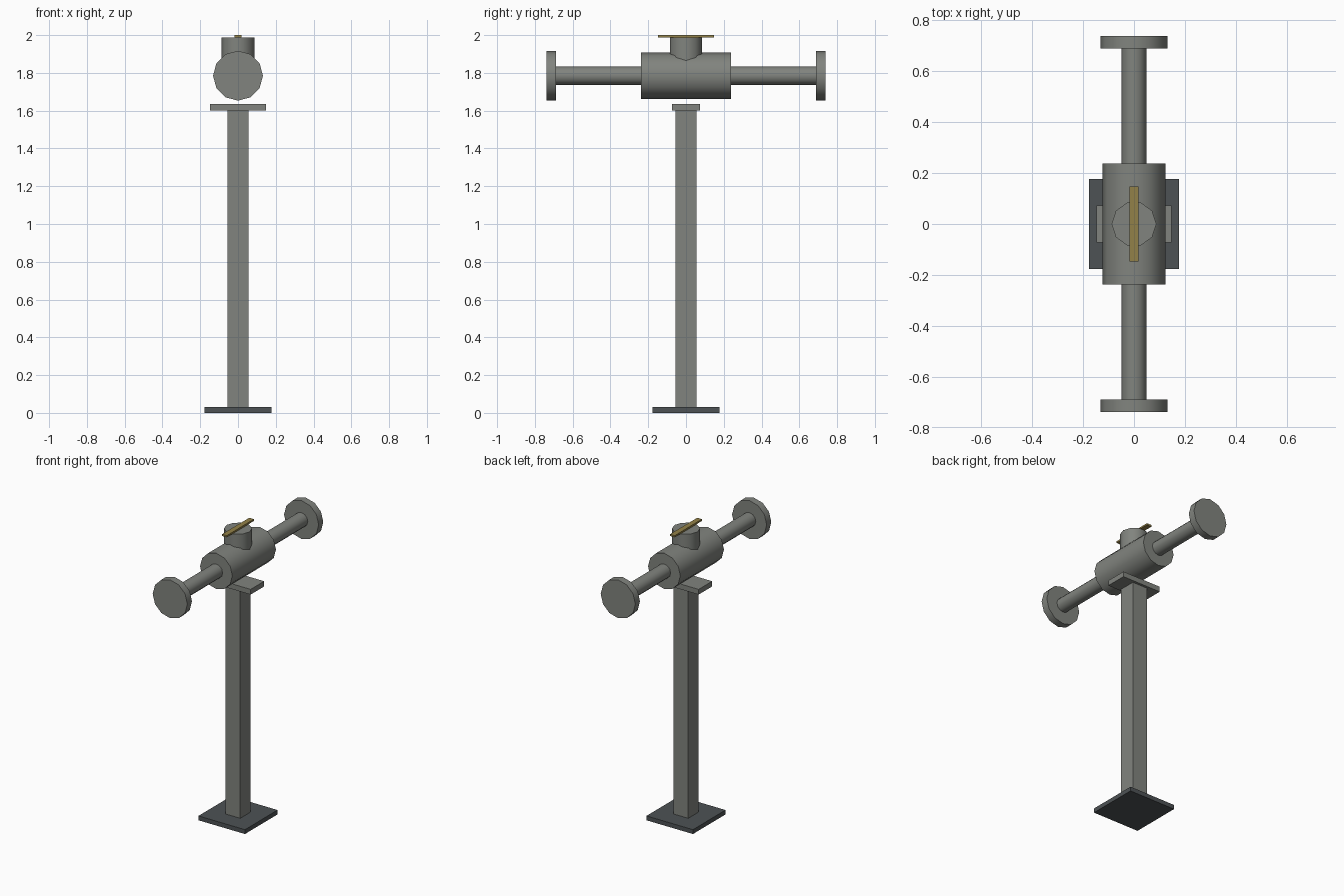
import bpy, math

if "Cube" in bpy.data.objects:
    bpy.data.objects.remove(bpy.data.objects["Cube"])

def material(name, rgb):
    m = bpy.data.materials.new(name)
    m.diffuse_color = (*rgb, 1)
    m.use_nodes = True
    m.node_tree.nodes["Principled BSDF"].inputs["Base Color"].default_value = m.diffuse_color
    return m

GREY = material("grey_metal", (0.22, 0.23, 0.21))
DARK = material("dark_base", (0.075, 0.085, 0.09))
BRASS = material("brass_yellow", (0.29, 0.22, 0.065))

def box(name, size, z0, mat):
    """Box centred on the z axis, standing on z0."""
    bpy.ops.mesh.primitive_cube_add(size=1, location=(0, 0, z0 + size[2] / 2))
    o = bpy.context.object
    o.name = name
    o.scale = size
    bpy.ops.object.transform_apply(location=False, rotation=False, scale=True)
    o.data.materials.append(mat)

def cylinder(name, r, length, loc, sides, along_y=True):
    """Smooth-sided cylinder with a vertex on the +x axis."""
    bpy.ops.mesh.primitive_cylinder_add(vertices=sides, radius=r, depth=length)
    o = bpy.context.object
    o.name = name
    # the primitive starts at +y: turn it so a vertex points along +x
    o.rotation_euler = (0, 0, -math.pi / 2)
    bpy.ops.object.transform_apply(location=False, rotation=True, scale=False)
    if along_y:
        o.rotation_euler = (math.pi / 2, 0, 0)
    o.location = loc
    bpy.ops.object.transform_apply(location=False, rotation=True, scale=False)
    bpy.ops.object.shade_smooth_by_angle(angle=math.radians(40))
    o.data.materials.append(GREY)

# Stand
box("base_plate", (0.354, 0.354, 0.03), 0, DARK)
box("post", (0.113, 0.113, 1.57), 0.03, GREY)
box("saddle_plate", (0.295, 0.147, 0.036), 1.6, GREY)

# Valve body with pipes and end flanges on both sides
Z = 1.785
cylinder("valve_body", 0.123, 0.474, (0, 0, Z), 12)
for side, s in (("front", -1), ("back", 1)):
    cylinder(side + "_pipe", 0.049, 0.455, (0, s * 0.4625, Z), 12)
    cylinder(side + "_flange", 0.132, 0.05, (0, s * 0.714, Z), 12)

# Bonnet and lever handle
cylinder("bonnet", 0.088, 0.205, (0, 0, 1.8855), 10, along_y=False)
box("lever_handle", (0.036, 0.295, 0.012), 1.988, BRASS)
